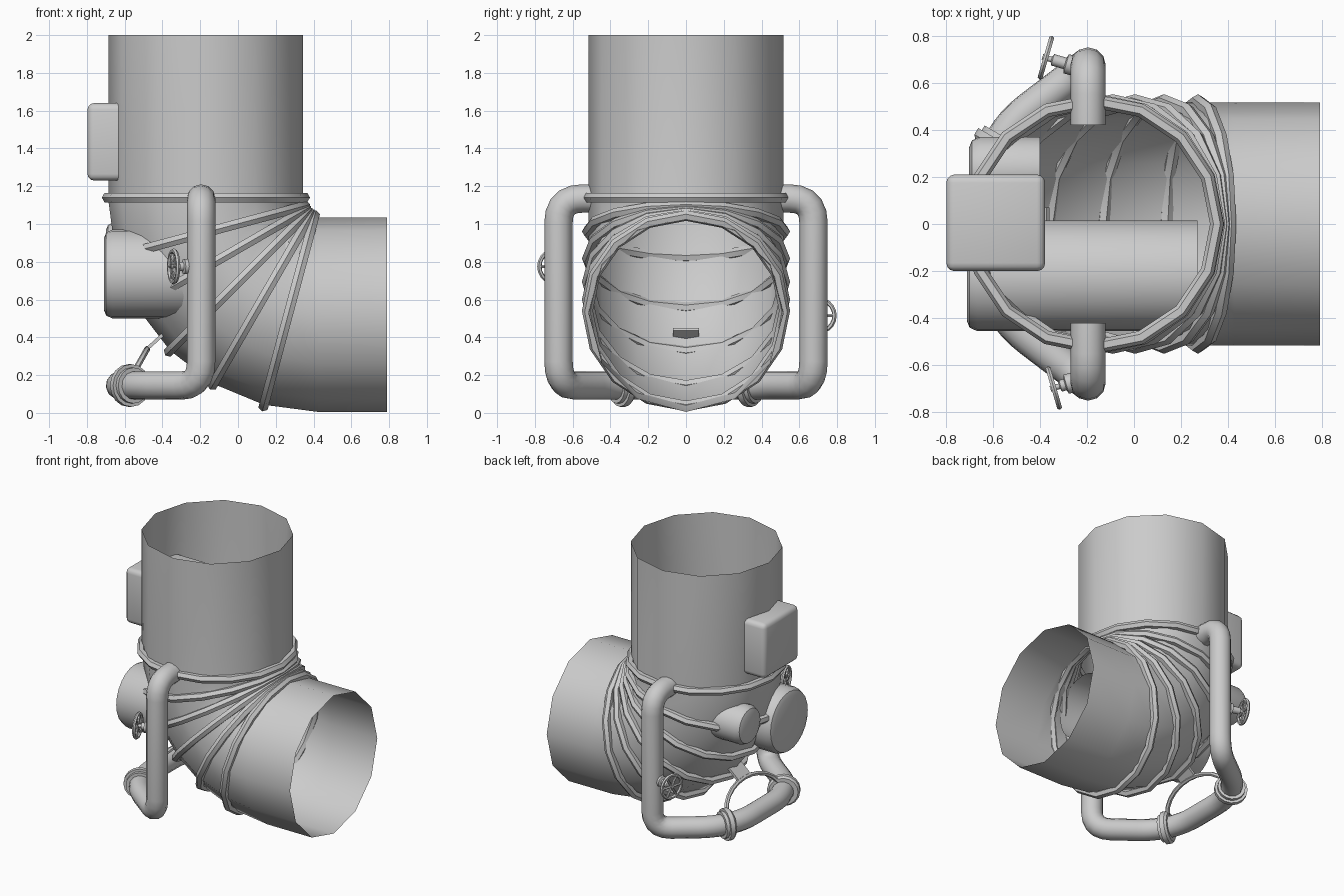
import bpy, bmesh
from math import sin, cos, pi, radians
from mathutils import Vector, Matrix

cube = bpy.data.objects.get("Cube")
if cube:
    bpy.data.objects.remove(cube, do_unlink=True)

PIVOT = Vector((0.425, 0, 1.115))   # centre of the elbow bend
BEND, RADIUS, SIDES = 0.595, 0.515, 12
TUBE = 0.075


def finish(obj, name, angle=40):
    obj.name = name
    bpy.ops.object.select_all(action='DESELECT')
    obj.select_set(True)
    bpy.context.view_layer.objects.active = obj
    bpy.ops.object.shade_smooth_by_angle(angle=radians(angle))
    return obj


def from_bmesh(name, bm, angle=40):
    mesh = bpy.data.meshes.new(name)
    bm.to_mesh(mesh)
    bm.free()
    obj = bpy.data.objects.new(name, mesh)
    bpy.context.collection.objects.link(obj)
    return finish(obj, name, angle)


def lathe(name, profile, origin, axis, sides=20):
    """Spin (distance along axis, radius) points around an axis."""
    bm = bmesh.new()
    verts = [bm.verts.new((r, 0, d)) for d, r in profile]
    edges = [bm.edges.new(pair) for pair in zip(verts, verts[1:])]
    bmesh.ops.spin(bm, geom=verts + edges, cent=(0, 0, 0), axis=(0, 0, 1),
                   angle=2 * pi, steps=sides, use_merge=True)
    bmesh.ops.remove_doubles(bm, verts=bm.verts, dist=1e-5)
    bmesh.ops.recalc_face_normals(bm, faces=bm.faces)
    turn = Vector(axis).to_track_quat('Z', 'Y').to_matrix().to_4x4()
    bm.transform(Matrix.Translation(origin) @ turn)
    return from_bmesh(name, bm)


def torus(name, origin, rotation, major, minor, segs, minor_segs):
    bpy.ops.mesh.primitive_torus_add(
        location=origin, rotation=rotation, major_radius=major,
        minor_radius=minor, major_segments=segs, minor_segments=minor_segs)
    return finish(bpy.context.object, name)


def box(name, size, origin, pitch=0, bevel=0):
    bm = bmesh.new()
    bmesh.ops.create_cube(bm, size=1)
    bm.transform(Matrix.Translation(origin) @ Matrix.Rotation(pitch, 4, 'Y')
                 @ Matrix.Diagonal((*size, 1)))
    if bevel:
        bmesh.ops.bevel(bm, geom=bm.edges[:], offset=bevel, segments=3,
                        profile=0.5, affect='EDGES')
    return from_bmesh(name, bm)


def fillet(points, radius, steps=5):
    """Round the inner corners of a path."""
    pts = [Vector(p) for p in points]
    path = [pts[0]]
    for a, b, c in zip(pts, pts[1:], pts[2:]):
        cut = min(radius, (a - b).length / 2, (c - b).length / 2)
        start, end = b + (a - b).normalized() * cut, b + (c - b).normalized() * cut
        for i in range(steps + 1):
            t = i / steps
            path.append(start * (1 - t) ** 2 + b * 2 * t * (1 - t) + end * t * t)
    return path + [pts[-1]]


def pipe(name, path, radius, resolution=4):
    curve = bpy.data.curves.new(name, 'CURVE')
    curve.dimensions = '3D'
    curve.bevel_depth = radius
    curve.bevel_resolution = resolution
    curve.use_fill_caps = True
    spline = curve.splines.new('POLY')
    spline.points.add(len(path) - 1)
    for point, co in zip(spline.points, path):
        point.co = (*co, 1)
    obj = bpy.data.objects.new(name, curve)
    bpy.context.collection.objects.link(obj)
    bpy.ops.object.select_all(action='DESELECT')
    obj.select_set(True)
    bpy.context.view_layer.objects.active = obj
    bpy.ops.object.convert(target='MESH')
    return finish(bpy.context.object, name, 50)


# Main duct: open upright pipe, segmented elbow, open horizontal pipe
stations = [(0, Vector((0, 0, 2 - PIVOT.z)))]
stations += [(radians(15 * i), Vector()) for i in range(7)]
stations += [(pi / 2, Vector((0.79 - PIVOT.x, 0, 0)))]
bm = bmesh.new()
loops = []
for t, shift in stations:
    out = Vector((-cos(t), 0, -sin(t)))
    centre = PIVOT + out * BEND + shift
    loops.append([bm.verts.new(centre + RADIUS * (cos(a) * out + sin(a) * Vector((0, 1, 0))))
                  for a in (2 * pi * k / SIDES for k in range(SIDES))])
for low, high in zip(loops, loops[1:]):
    for k in range(SIDES):
        n = (k + 1) % SIDES
        bm.faces.new((low[k], low[n], high[n], high[k]))
bmesh.ops.recalc_face_normals(bm, faces=bm.faces)
from_bmesh("main_duct", bm)

# Ribs fanning around the elbow
for i in range(6):
    t = radians(15 * i)
    centre = PIVOT + BEND * Vector((-cos(t), 0, -sin(t)))
    if i == 0:
        centre.z += 0.025
    torus(f"elbow_rib_{i + 1}", centre, (0, -t, 0), 0.522, 0.029, 16, 6)

# Drums and box set into the back of the duct
def drum(name, origin, radius, length):
    r = radius
    profile = [(0, 0), (0, r - 0.045), (0.012, r - 0.015), (0.045, r), (length, r)]
    lathe(name, profile, origin, (1, 0, 0), 24)

drum("large_drum", (-0.71, -0.22, 0.735), 0.235, 0.98)
drum("small_drum", (-0.70, 0.23, 0.87), 0.14, 0.30)
box("control_box", (0.42, 0.41, 0.41), (-0.587, 0.005, 1.435), bevel=0.035)

# Side pipes joined by a bowed pipe behind the elbow
half = [(-0.195, 0.42, 1.135), (-0.195, 0.675, 1.135), (-0.195, 0.675, 0.145),
        (-0.53, 0.42, 0.145), (-0.625, 0.22, 0.145)]
mirrored = [(x, -y, z) for x, y, z in reversed(half)]
pipe("bypass_pipe", fillet(half + mirrored, 0.13), TUBE)

# Collars on the bowed pipe
collar = [(-0.035, 0.07), (-0.035, 0.095), (-0.012, 0.095), (-0.012, 0.113),
          (0.02, 0.113), (0.035, 0.1), (0.035, 0.07)]
for side, word in ((1, "left"), (-1, "right")):
    lathe(f"{word}_collar", collar, (-0.57, 0.34 * side, 0.145),
          (-0.5, -0.85 * side, 0), 16)

# Support hoop and its bracket
hoop = [Vector((-0.57 + 0.09 * sin(a), 0.31 * cos(a), 0.18 + 0.16 * sin(a)))
        for a in (pi * k / 12 for k in range(13))]
pipe("support_hoop", hoop, 0.016, 1)
box("hoop_bracket", (0.16, 0.14, 0.018), (-0.425, 0, 0.39), radians(-42))

# Valves with handwheels on the upright side pipes
def valve(word, side, height, reach):
    axis = Vector((-0.96, 0.28 * side, 0))
    base = Vector((-0.235, 0.665 * side, height))
    lathe(f"{word}_valve_stem",
          [(0, 0.042), (0.055, 0.042), (0.06, 0.025), (reach - 0.03, 0.025),
           (reach - 0.025, 0.012), (reach + 0.015, 0.012), (reach + 0.015, 0)],
          base, axis, 10)
    hub = base + axis * reach
    turn = axis.to_track_quat('Z', 'Y')
    torus(f"{word}_handwheel_rim", hub, turn.to_euler(), 0.084, 0.012, 20, 6)
    for k in range(3):
        arm = turn @ Vector((cos(k * pi / 3), sin(k * pi / 3), 0)) * 0.082
        pipe(f"{word}_handwheel_spoke_{k + 1}", [hub - arm, hub + arm], 0.009, 1)

valve("right", -1, 0.775, 0.11)
valve("left", 1, 0.515, 0.145)
